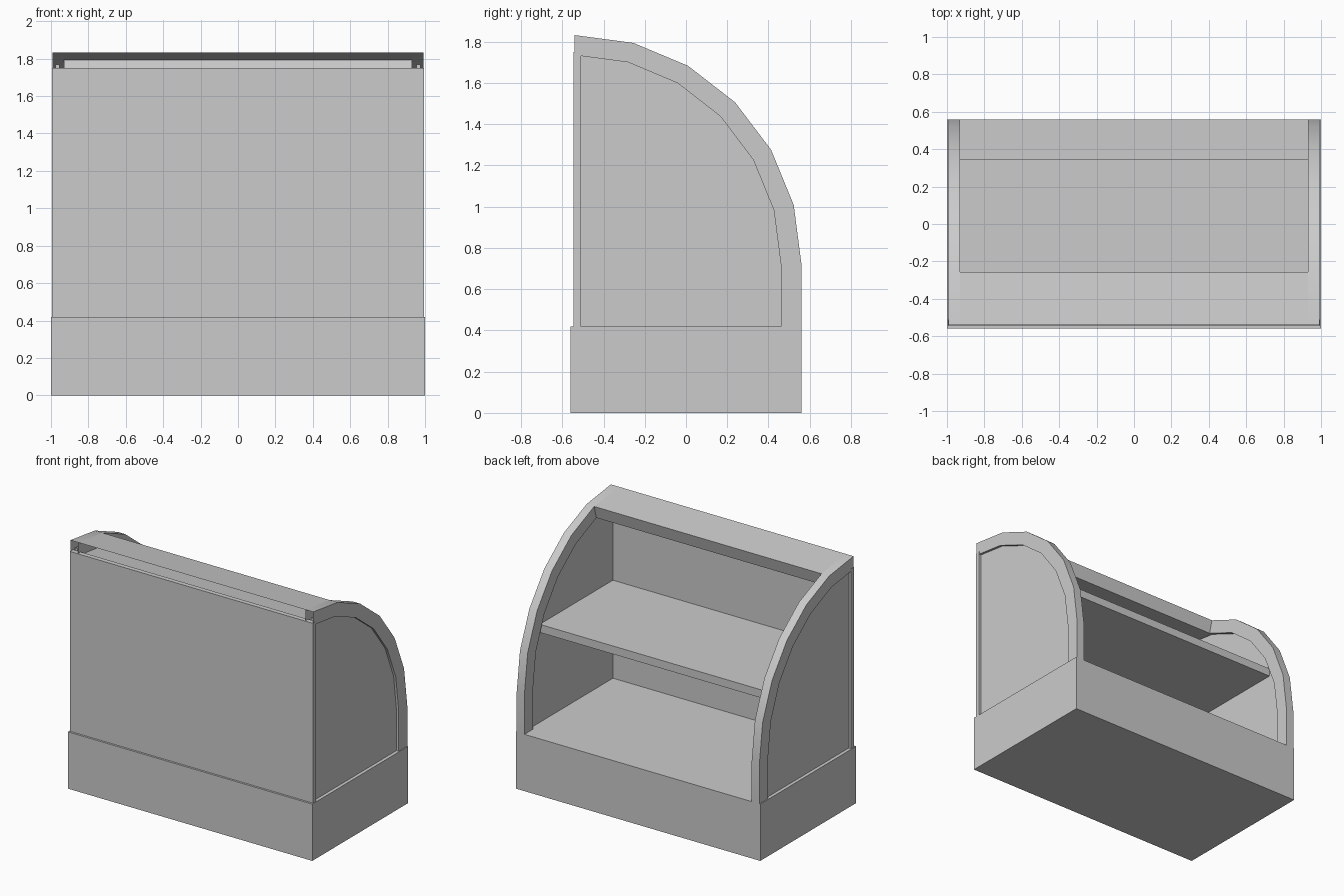
import bpy, bmesh
from math import sin, cos, radians

cube = bpy.data.objects.get("Cube")
if cube:
    bpy.data.objects.remove(cube)

grey = bpy.data.materials.new("plain grey")
grey.use_nodes = True
grey.diffuse_color = (0.6, 0.6, 0.6, 1)
grey.node_tree.nodes["Principled BSDF"].inputs["Base Color"].default_value = (0.6, 0.6, 0.6, 1)

BASE_TOP = 0.42
FRONT = -0.54
IN_X, OUT_X = 0.93, 0.993


def finish(name, bm):
    mesh = bpy.data.meshes.new(name)
    bm.to_mesh(mesh)
    bm.free()
    mesh.materials.append(grey)
    obj = bpy.data.objects.new(name, mesh)
    bpy.context.collection.objects.link(obj)
    return obj


def box(name, x, y, z):
    bm = bmesh.new()
    bmesh.ops.create_cube(bm, size=1)
    for v in bm.verts:
        v.co = [lo + (c + 0.5) * (hi - lo) for c, (lo, hi) in zip(v.co, (x, y, z))]
    return finish(name, bm)


def arc(ry, rz):
    """Quarter curve from the top front to the back, dropping to the base."""
    pts = [(FRONT + ry * sin(radians(a)), 0.72 + rz * cos(radians(a))) for a in range(0, 91, 15)]
    return pts + [(FRONT + ry, BASE_TOP)]


outer = arc(1.1, 1.112)
inner = arc(1.0, 1.015)


def sheet(bm, a, b):
    """Quad between two edges given as pairs of points."""
    bm.faces.new([bm.verts.new(p) for p in (a[0], a[1], b[1], b[0])])


# Curved side frames: hollow channels, open at the front
def side_frame(name, s):
    bm = bmesh.new()
    rings = [[bm.verts.new((s * x, y, z)) for y, z in prof]
             for x, prof in ((IN_X, outer), (OUT_X, outer), (OUT_X, inner), (IN_X, inner))]
    for k in range(4):
        a, b = rings[k], rings[(k + 1) % 4]
        for i in range(len(outer) - 1):
            face = [a[i], b[i], b[i + 1], a[i + 1]]
            bm.faces.new(face if s < 0 else face[::-1])
    return finish(name, bm)


# Flat side panels held inside the frames
def side_panel(name, s):
    prof = [(FRONT + 0.03, BASE_TOP)] + arc(1.03, 1.05)
    prof[1] = (FRONT + 0.03, prof[1][1])
    bm = bmesh.new()
    face = bm.faces.new([bm.verts.new((s * 0.955, y, z)) for y, z in prof])
    ext = bmesh.ops.extrude_face_region(bm, geom=[face])
    for v in ext["geom"]:
        if isinstance(v, bmesh.types.BMVert):
            v.co.x += s * 0.02
    bmesh.ops.recalc_face_normals(bm, faces=bm.faces)
    return finish(name, bm)


for label, s in (("left", 1), ("right", -1)):
    frame = side_frame(label + "_frame", s)
    bpy.ops.object.select_all(action="DESELECT")
    frame.select_set(True)
    bpy.context.view_layer.objects.active = frame
    bpy.ops.object.shade_smooth_by_angle(angle=radians(30))
    side_panel(label + "_panel", s)

# Hollow top rail between the frames
bm = bmesh.new()
path = [outer[0], outer[1], inner[1], inner[0]]
rows = [[bm.verts.new((x, y, z)) for y, z in path] for x in (-IN_X, IN_X)]
for i in range(3):
    bm.faces.new([rows[0][i], rows[1][i], rows[1][i + 1], rows[0][i + 1]])
bmesh.ops.recalc_face_normals(bm, faces=bm.faces)
if max(bm.faces, key=lambda f: f.calc_center_median().z).normal.z < 0:
    bmesh.ops.reverse_faces(bm, faces=bm.faces)
finish("top_rail", bm)

# Solid parts
box("base", (-1, 1), (-0.56, 0.56), (0, BASE_TOP))
box("front_panel", (-0.995, 0.995), (-0.545, -0.51), (BASE_TOP, 1.75))
box("shelf", (-0.955, 0.955), (-0.51, 0.345), (1.085, 1.145))
